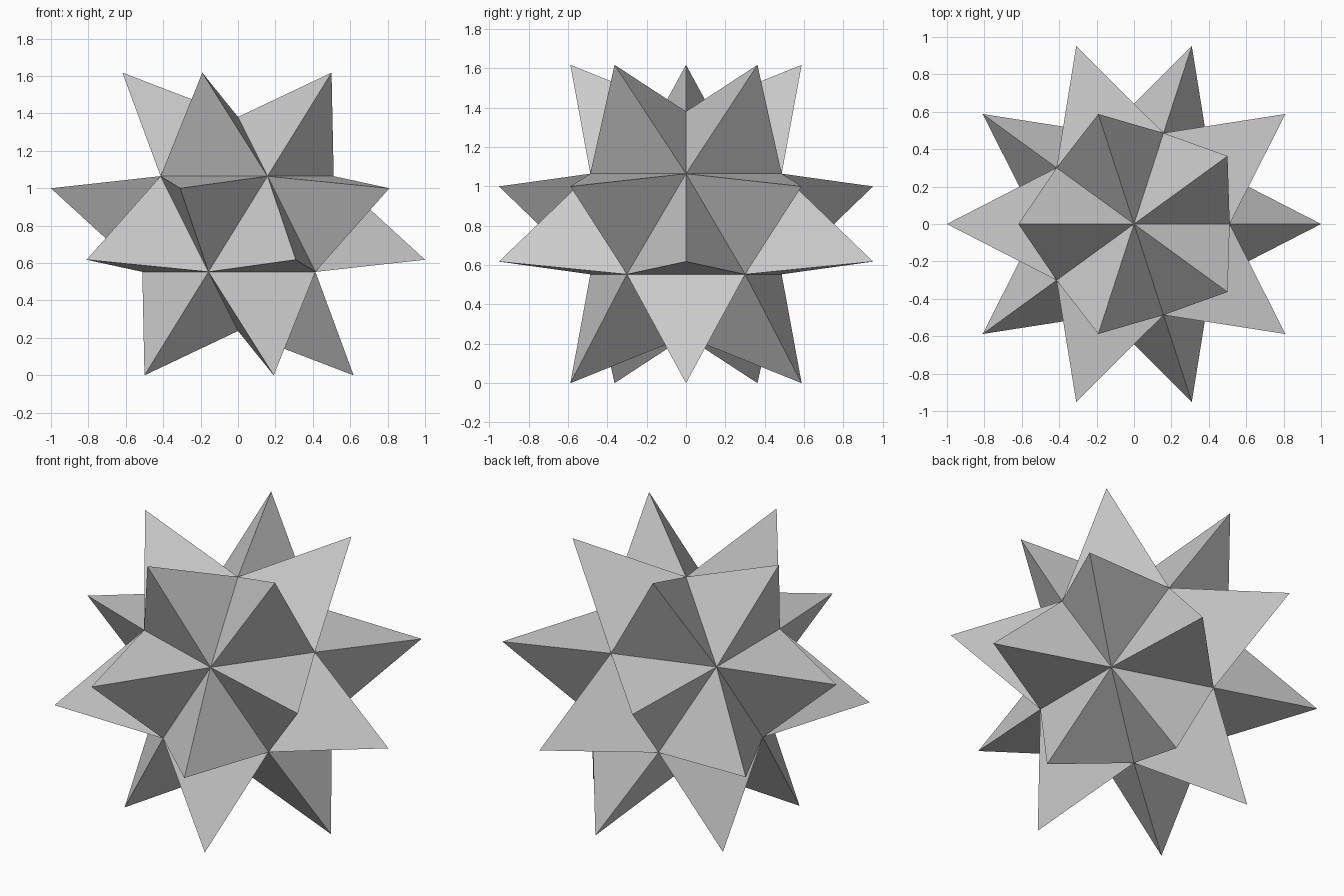
import bpy, bmesh
from mathutils import Vector

if "Cube" in bpy.data.objects:
    bpy.data.objects.remove(bpy.data.objects["Cube"])

CORE_R = 0.572          # radius of the inner icosahedron
TIP_R = 1.0184          # distance of spike tips from the centre
CENTRE = Vector((0, 0, 0.809))

# Icosahedron core with a vertex pointing up
bm = bmesh.new()
bmesh.ops.create_icosphere(bm, subdivisions=1, radius=CORE_R)

# Raise a three-sided spike on every face
for tip in bmesh.ops.poke(bm, faces=bm.faces[:])["verts"]:
    tip.co = tip.co.normalized() * TIP_R

# Stand the star on the floor
bmesh.ops.translate(bm, verts=bm.verts[:], vec=CENTRE)
bmesh.ops.recalc_face_normals(bm, faces=bm.faces[:])

mesh = bpy.data.meshes.new("spiked_star")
bm.to_mesh(mesh)
bm.free()
bpy.context.collection.objects.link(bpy.data.objects.new("spiked_star", mesh))
